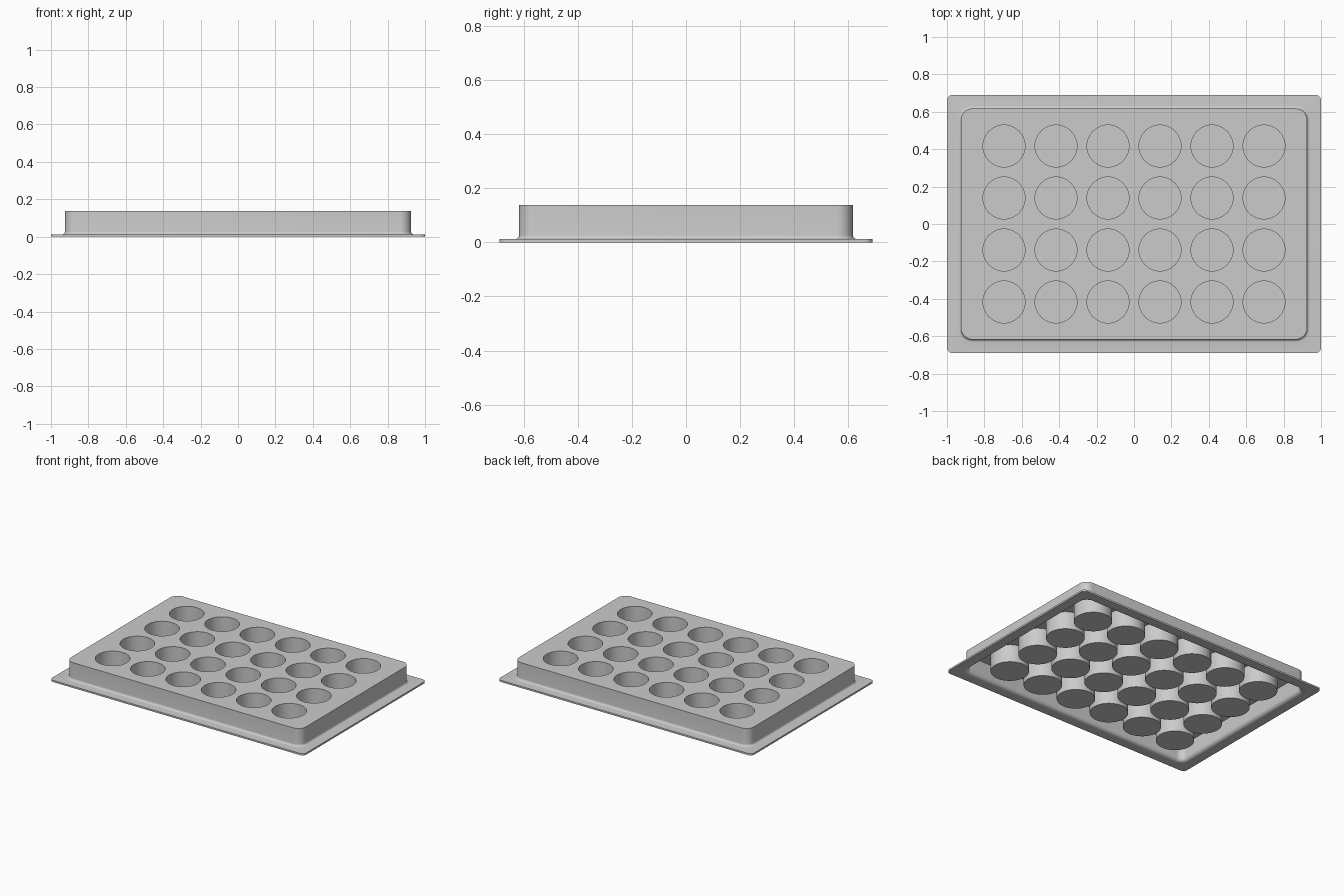
import bpy
import bmesh
from math import sin, cos, pi, radians

cube = bpy.data.objects.get("Cube")
if cube:
    bpy.data.objects.remove(cube, do_unlink=True)

HEIGHT, WALL = 0.138, 0.012
BODY_X, BODY_Y, BODY_R = 0.925, 0.617, 0.06
FLANGE_X, FLANGE_Y, FLANGE_R = 1.0, 0.69, 0.03
FILLET = 0.015
CUP_R, PITCH = 0.112, 0.278
STAR_R, STAR_INNER, STAR_H = 0.067, 0.026, 0.005
CENTRES = [((i - 2.5) * PITCH, (j - 1.5) * PITCH) for i in range(6) for j in range(4)]

grey = bpy.data.materials.new("grey plastic")
grey.use_nodes = True
grey.diffuse_color = (0.6, 0.6, 0.6, 1)
grey.node_tree.nodes["Principled BSDF"].inputs["Base Color"].default_value = (0.6, 0.6, 0.6, 1)


def add_loop(bm, points, z):
    return [bm.verts.new((x, y, z)) for x, y in points]


def rounded_rect(hx, hy, r, steps=8):
    points = []
    for k, (sx, sy) in enumerate([(1, 1), (-1, 1), (-1, -1), (1, -1)]):
        for s in range(steps + 1):
            a = (k + s / steps) * pi / 2
            points.append((sx * (hx - r) + r * cos(a), sy * (hy - r) + r * sin(a)))
    return points


def circle(cx, cy, r, n=48):
    return [(cx + r * cos(2 * pi * k / n), cy + r * sin(2 * pi * k / n)) for k in range(n)]


def star(cx, cy):
    points = []
    for k in range(10):
        r = STAR_INNER if k % 2 else STAR_R
        a = pi / 2 + k * pi / 5
        points.append((cx + r * cos(a), cy + r * sin(a)))
    return points


def bridge(bm, a, b):
    n = len(a)
    for k in range(n):
        m = (k + 1) % n
        bm.faces.new((a[k], a[m], b[m], b[k]))


def fill_with_holes(bm, loops):
    edges = [bm.edges.get((lp[k - 1], lp[k])) for lp in loops for k in range(len(lp))]
    bmesh.ops.triangle_fill(bm, use_beauty=True, use_dissolve=False, edges=edges)


def finish(bm, name):
    bmesh.ops.recalc_face_normals(bm, faces=bm.faces[:])
    mesh = bpy.data.meshes.new(name)
    bm.to_mesh(mesh)
    bm.free()
    mesh.materials.append(grey)
    mesh.shade_smooth()
    mesh.set_sharp_from_angle(angle=radians(35))
    obj = bpy.data.objects.new(name, mesh)
    bpy.context.collection.objects.link(obj)
    return obj


# Tray shell: from the inner ceiling, under the flange, up to the top edge
bm = bmesh.new()


def body_ring(offset, z):
    return add_loop(bm, rounded_rect(BODY_X + offset, BODY_Y + offset, BODY_R + offset), z)


def fillet_rings(radius):
    rings = []
    for s in range(7):
        a = s / 6 * pi / 2
        rings.append(body_ring(FILLET - radius * cos(a), WALL + FILLET - radius * sin(a)))
    return rings


flange = rounded_rect(FLANGE_X, FLANGE_Y, FLANGE_R)
rings = [body_ring(-WALL, HEIGHT - WALL)]
rings += fillet_rings(FILLET + WALL)
rings += [add_loop(bm, flange, 0), add_loop(bm, flange, WALL)]
rings += fillet_rings(FILLET)[::-1]
rings.append(body_ring(0, HEIGHT))
for a, b in zip(rings, rings[1:]):
    bridge(bm, a, b)

# Cups: inner wall with floor, outer wall with base
top_holes, ceiling_holes = [], []
for cx, cy in CENTRES:
    for radius, upper, lower, holes in (
        (CUP_R, HEIGHT, WALL, top_holes),
        (CUP_R + WALL, HEIGHT - WALL, 0, ceiling_holes),
    ):
        rim = add_loop(bm, circle(cx, cy, radius), upper)
        base = add_loop(bm, circle(cx, cy, radius), lower)
        bridge(bm, rim, base)
        bm.faces.new(base)
        holes.append(rim)

# Top sheet and its underside
fill_with_holes(bm, [rings[-1]] + top_holes)
fill_with_holes(bm, [rings[0]] + ceiling_holes)
finish(bm, "tray")

# Star reliefs on the cup floors
bm = bmesh.new()
for cx, cy in CENTRES:
    low = add_loop(bm, star(cx, cy), WALL - 0.002)
    high = add_loop(bm, star(cx, cy), WALL + STAR_H)
    bridge(bm, low, high)
    bm.faces.new(low)
    bm.faces.new(high)
finish(bm, "star_reliefs")
